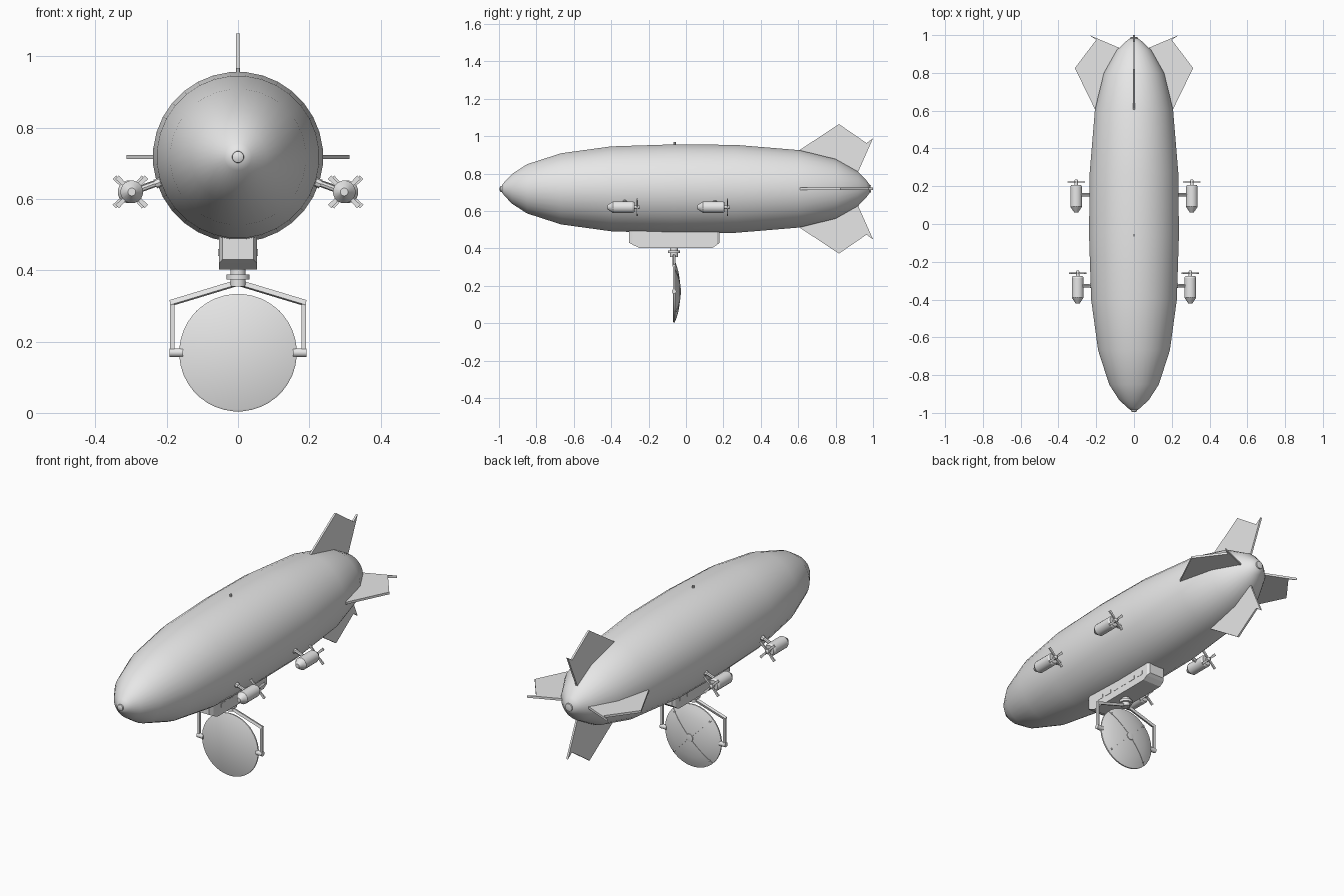
import bpy, bmesh, math
from mathutils import Vector

cube = bpy.data.objects.get("Cube")
if cube:
    bpy.data.objects.remove(cube, do_unlink=True)

grey = bpy.data.materials.new("light_grey")
grey.use_nodes = True
grey.diffuse_color = (0.8, 0.8, 0.8, 1)
grey.node_tree.nodes["Principled BSDF"].inputs["Base Color"].default_value = (0.8, 0.8, 0.8, 1)

AXIS = 0.718  # height of the hull axis


def finish(name, bm, angle=None):
    """Turn a bmesh into a named object, smooth below the given angle."""
    bmesh.ops.recalc_face_normals(bm, faces=bm.faces)
    mesh = bpy.data.meshes.new(name)
    bm.to_mesh(mesh)
    bm.free()
    mesh.materials.append(grey)
    if angle:
        mesh.shade_smooth()
        mesh.set_sharp_from_angle(angle=math.radians(angle))
    obj = bpy.data.objects.new(name, mesh)
    bpy.context.collection.objects.link(obj)
    return obj


def loft(name, rings, angle=None):
    """Skin matching rings of points and cap both ends."""
    bm = bmesh.new()
    loops = [[bm.verts.new(p) for p in ring] for ring in rings]
    n = len(loops[0])
    for a, b in zip(loops, loops[1:]):
        for i in range(n):
            j = (i + 1) % n
            bm.faces.new((a[i], a[j], b[j], b[i]))
    bm.faces.new(loops[0])
    bm.faces.new(loops[-1])
    return finish(name, bm, angle)


def lathe(name, profile, origin=(0, 0, 0), direction=(0, 1, 0), n=16, angle=40):
    """Revolve (distance, radius) pairs about a line."""
    turn = Vector((0, 1, 0)).rotation_difference(Vector(direction))
    angles = [math.tau * (i + 0.5) / n for i in range(n)]
    rings = [[Vector(origin) + turn @ Vector((r * math.cos(a), t, r * math.sin(a)))
              for a in angles] for t, r in profile]
    return loft(name, rings, angle)


def beam(name, start, end, radius, n=4):
    d = Vector(end) - Vector(start)
    return lathe(name, [(0, radius), (d.length, radius)], start, d, n, None if n < 6 else 40)


def plate(name, points, thickness):
    """Flat outline given a thickness vector, centred on the outline."""
    half = Vector(thickness) / 2
    return loft(name, [[Vector(p) - half for p in points], [Vector(p) + half for p in points]])


# Hull envelope with nose and tail caps
lathe("hull", [(-0.985, 0.018), (-0.97, 0.038), (-0.93, 0.08), (-0.85, 0.132), (-0.668, 0.191),
               (-0.4, 0.228), (-0.06, 0.239), (0.267, 0.236), (0.604, 0.208), (0.8, 0.16),
               (0.92, 0.092), (0.965, 0.045), (0.982, 0.022)], (0, 0, AXIS), n=32, angle=60)
lathe("nose_cap", [(-0.996, 0.008), (-0.992, 0.016), (-0.97, 0.018)], (0, 0, AXIS))
lathe("tail_cap", [(0.96, 0.024), (0.988, 0.02), (0.99, 0.01)], (0, 0, AXIS))
beam("top_valve", (0, -0.06, 0.95), (0, -0.06, 0.968), 0.006, 8)

# Tail fins: outlines as (distance from axis, y)
TALL = [(0.18, 0.6), (0.205, 0.604), (0.346, 0.818), (0.245, 0.965), (0.27, 1.0), (0.09, 0.92), (0.06, 0.86)]
WIDE = [(0.18, 0.6), (0.208, 0.61), (0.313, 0.825), (0.2, 0.975), (0.237, 1.0), (0.06, 0.925), (0.04, 0.86)]
for s, v, h in ((1, "upper", "left"), (-1, "lower", "right")):
    plate(v + "_fin", [(0, y, AXIS + s * r) for r, y in TALL], (0.01, 0, 0))
    plate(h + "_fin", [(s * r, y, AXIS) for r, y in WIDE], (0, 0, 0.012))

# Engine pods with struts and four-bladed propellers
for s, side in ((1, "left"), (-1, "right")):
    for row, x, y in (("front", 0.298, -0.42), ("rear", 0.306, 0.062)):
        name = f"{row}_{side}_"
        c = Vector((s * x, y, 0.62))
        lathe(name + "engine", [(0, 0.011), (0.004, 0.014), (0.03, 0.032), (0.135, 0.032),
                                (0.145, 0.026)], c, n=16, angle=30)
        lathe(name + "propeller_hub", [(0.14, 0.01), (0.168, 0.01), (0.174, 0.005)], c, n=10)
        beam(name + "strut", c + Vector((-s * 0.02, 0.093, 0.006)),
             (s * 0.2, y + 0.093, 0.655), 0.009, 8)
        beam(name + "strut_foot", (s * 0.232, y + 0.093, 0.642),
             (s * 0.2, y + 0.093, 0.655), 0.013, 8)
        for k in range(4):
            a = math.radians(45 + 90 * k)
            out = Vector((math.cos(a), 0, math.sin(a)))
            across = Vector((-out.z, 0, out.x))
            hub = c + Vector((0, 0.16, 0))
            plate(f"{name}blade_{k + 1}",
                  [hub + out * r + across * w for r, w in
                   ((0.005, -0.004), (0.058, -0.007), (0.058, 0.007), (0.005, 0.004))],
                  (0, 0.007, 0))

# Gondola: rectangular sections of (y, half width, floor height)
loft("gondola", [[(-w, y, z), (w, y, z), (w, y, 0.51), (-w, y, 0.51)] for y, w, z in
                 ((-0.305, 0.044, 0.43), (-0.285, 0.054, 0.419), (-0.25, 0.054, 0.402),
                  (0.14, 0.054, 0.402), (0.165, 0.054, 0.418), (0.18, 0.044, 0.43))])
for s, side in ((1, "left"), (-1, "right")):
    for k in range(6):
        y = -0.22 + 0.062 * k
        plate(f"{side}_window_{k + 1}", [(s * 0.054, y + dy, z) for dy, z in
              ((0, 0.44), (0.04, 0.44), (0.04, 0.46), (0, 0.46))], (0.003, 0, 0))

# Swivel neck under the gondola
PIVOT_Y = -0.064
lathe("swivel_neck", [(0, 0.022), (0.022, 0.022), (0.022, 0.033), (0.036, 0.033),
                      (0.036, 0.022), (0.056, 0.022)], (0, PIVOT_Y, 0.41), (0, 0, -1), 20)

# Yoke arms holding the dish
DISH_Z = 0.169
for s, side in ((1, "left"), (-1, "right")):
    beam(side + "_yoke_arm", (s * 0.008, PIVOT_Y, 0.363), (s * 0.19, PIVOT_Y, 0.308), 0.01)
    beam(side + "_yoke_leg", (s * 0.184, PIVOT_Y, 0.314), (s * 0.184, PIVOT_Y, DISH_Z), 0.009)
    beam(side + "_yoke_bearing", (s * 0.192, PIVOT_Y, DISH_Z), (s * 0.155, PIVOT_Y, DISH_Z), 0.0125, 12)

# Dish: flat front, domed back, ribs and bolts
DOME = [(0, 0.16), (0.003, 0.165), (0.01, 0.165), (0.02, 0.14), (0.03, 0.105), (0.037, 0.06), (0.04, 0.022)]
dish = Vector((0, -0.07, DISH_Z))
lathe("dish", DOME, dish, n=40, angle=35)
lathe("dish_hub", [(0.036, 0.022), (0.043, 0.02), (0.044, 0.012)], dish, n=16)
for k in range(4):
    a = math.radians(45 + 90 * k)
    out = Vector((math.cos(a), 0, math.sin(a)))
    across = Vector((-out.z, 0, out.x)) * 0.004
    ridge = [dish + out * r + Vector((0, t + 0.002, 0)) for t, r in DOME[2:]]
    base = [p - Vector((0, 0.006, 0)) for p in reversed(ridge)]
    plate(f"dish_rib_{k + 1}", ridge + base, across)
    lathe(f"dish_bolt_{k + 1}", [(0.012, 0.005), (0.023, 0.005)], dish + out * 0.145, n=8)
